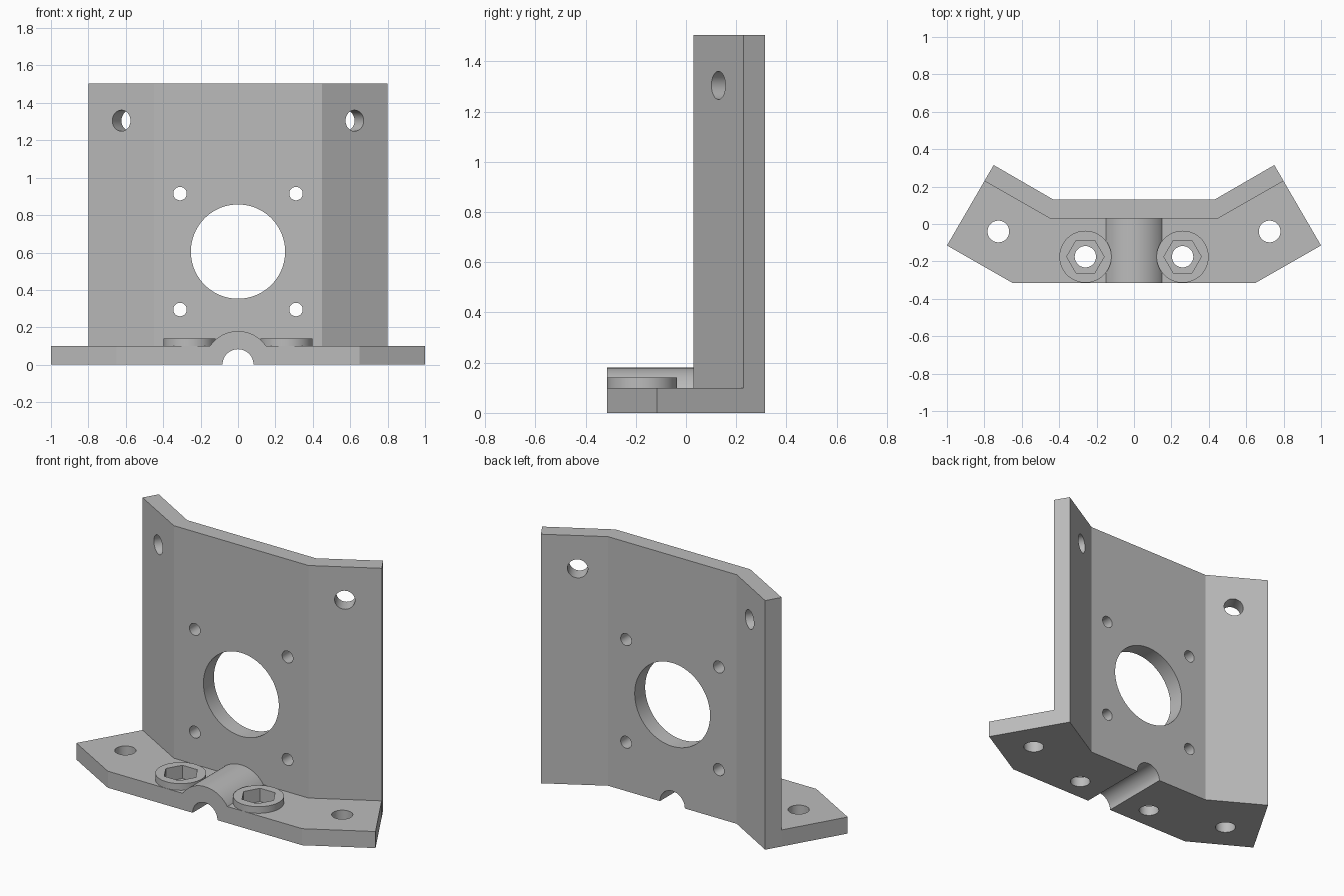
import bpy, bmesh, math
from mathutils import Vector, Matrix

old = bpy.data.objects.get("Cube")
if old:
    bpy.data.objects.remove(old, do_unlink=True)

grey = bpy.data.materials.new("machined grey")
grey.use_nodes = True
colour = (0.5, 0.5, 0.5, 1)
grey.diffuse_color = colour
grey.node_tree.nodes["Principled BSDF"].inputs["Base Color"].default_value = colour


def finish(name, bm):
    bmesh.ops.recalc_face_normals(bm, faces=bm.faces)
    mesh = bpy.data.meshes.new(name)
    bm.to_mesh(mesh)
    bm.free()
    mesh.materials.append(grey)
    obj = bpy.data.objects.new(name, mesh)
    bpy.context.collection.objects.link(obj)
    return obj


def prism(name, points, offset):
    """Extrude a closed outline of 3D points along an offset."""
    bm = bmesh.new()
    face = bm.faces.new([bm.verts.new(p) for p in points])
    moved = bmesh.ops.extrude_face_region(bm, geom=[face])["geom"]
    verts = [v for v in moved if isinstance(v, bmesh.types.BMVert)]
    bmesh.ops.translate(bm, verts=verts, vec=offset)
    return finish(name, bm)


def rod(name, centre, axis, radius, length, sides=64):
    """Cylinder (or hexagon) centred on a point, along an axis."""
    bm = bmesh.new()
    turn = Vector((0, 0, 1)).rotation_difference(Vector(axis)).to_matrix().to_4x4()
    bmesh.ops.create_cone(bm, cap_ends=True, segments=sides, radius1=radius,
                          radius2=radius, depth=length,
                          matrix=Matrix.Translation(centre) @ turn)
    return finish(name, bm)


def mirrored(half):
    """Complete an outline given by its +x half, front to back."""
    return half + [(-x, y) for x, y in reversed(half)]


def combine(target, other, operation):
    mod = target.modifiers.new(operation.lower(), 'BOOLEAN')
    mod.operation = operation
    mod.solver = 'EXACT'
    mod.object = other
    bpy.context.view_layer.objects.active = target
    bpy.ops.object.modifier_apply(modifier=mod.name)
    bpy.data.objects.remove(other, do_unlink=True)


UP, BACK = (0, 0, 1), (0, 1, 0)
THICK, HEIGHT = 0.1, 1.505
FRONT = -0.315

# Base plate with angled ends
base_outline = mirrored([(0.65, FRONT), (1, -0.115), (0.75, 0.315), (0.43, 0.13)])
bracket = prism("mounting_bracket", [(x, y, 0) for x, y in base_outline], (0, 0, THICK))

# Upright wall with two wings folded back
wall_outline = mirrored([(0.45, 0.03), (0.8, 0.23), (0.75, 0.315), (0.43, 0.13)])
wall = prism("upright_wall", [(x, y, 0) for x, y in wall_outline], (0, 0, HEIGHT))
combine(bracket, wall, 'UNION')

# Half-round hump over the shaft channel
arc = [math.pi * i / 48 for i in range(49)]
hump = prism("channel_hump",
             [(0.18 * math.cos(a), FRONT, 0.18 * math.sin(a)) for a in arc],
             (0, 0.4, 0))
combine(bracket, hump, 'UNION')

# Round bolt bosses
for side in (-1, 1):
    boss = rod("bolt_boss", (side * 0.26, -0.175, 0.1), UP, 0.139, 0.08)
    combine(bracket, boss, 'UNION')

# Shaft channel and large round opening
cutters = [
    rod("channel_cutter", (0, 0, 0), BACK, 0.083, 2),
    rod("opening_cutter", (0, 0.1, 0.605), BACK, 0.252, 1, 96),
]
for side in (-1, 1):
    # Hexagonal pocket, bolt hole and base hole
    cutters.append(rod("hex_cutter", (side * 0.26, -0.175, 0.16), UP, 0.1, 0.2, 6))
    cutters.append(rod("bolt_cutter", (side * 0.26, -0.175, 0), UP, 0.057, 1))
    cutters.append(rod("base_hole_cutter", (side * 0.725, -0.04, 0), UP, 0.058, 0.5))
    # Four small holes around the opening
    for z in (0.295, 0.915):
        cutters.append(rod("small_hole_cutter", (side * 0.31, 0.1, z), BACK, 0.036, 0.6, 40))
    # Hole square to each wing
    axis = (-side * 0.5, math.sqrt(3) / 2, 0)
    cutters.append(rod("wing_hole_cutter", (side * 0.623, 0.13, 1.305), axis, 0.056, 0.5))

# Rotate the pockets so their points lie left and right
for cutter in cutters:
    if cutter.name.startswith("hex"):
        centre = Vector((sum(v.co.x for v in cutter.data.vertices) / 12, -0.175, 0))
        cutter.data.transform(Matrix.Translation(centre) @ Matrix.Rotation(math.pi / 6, 4, 'Z')
                              @ Matrix.Translation(-centre))
    combine(bracket, cutter, 'DIFFERENCE')

bpy.ops.object.select_all(action='DESELECT')
bracket.select_set(True)
bpy.context.view_layer.objects.active = bracket
bpy.ops.object.shade_smooth_by_angle(angle=math.radians(20))
